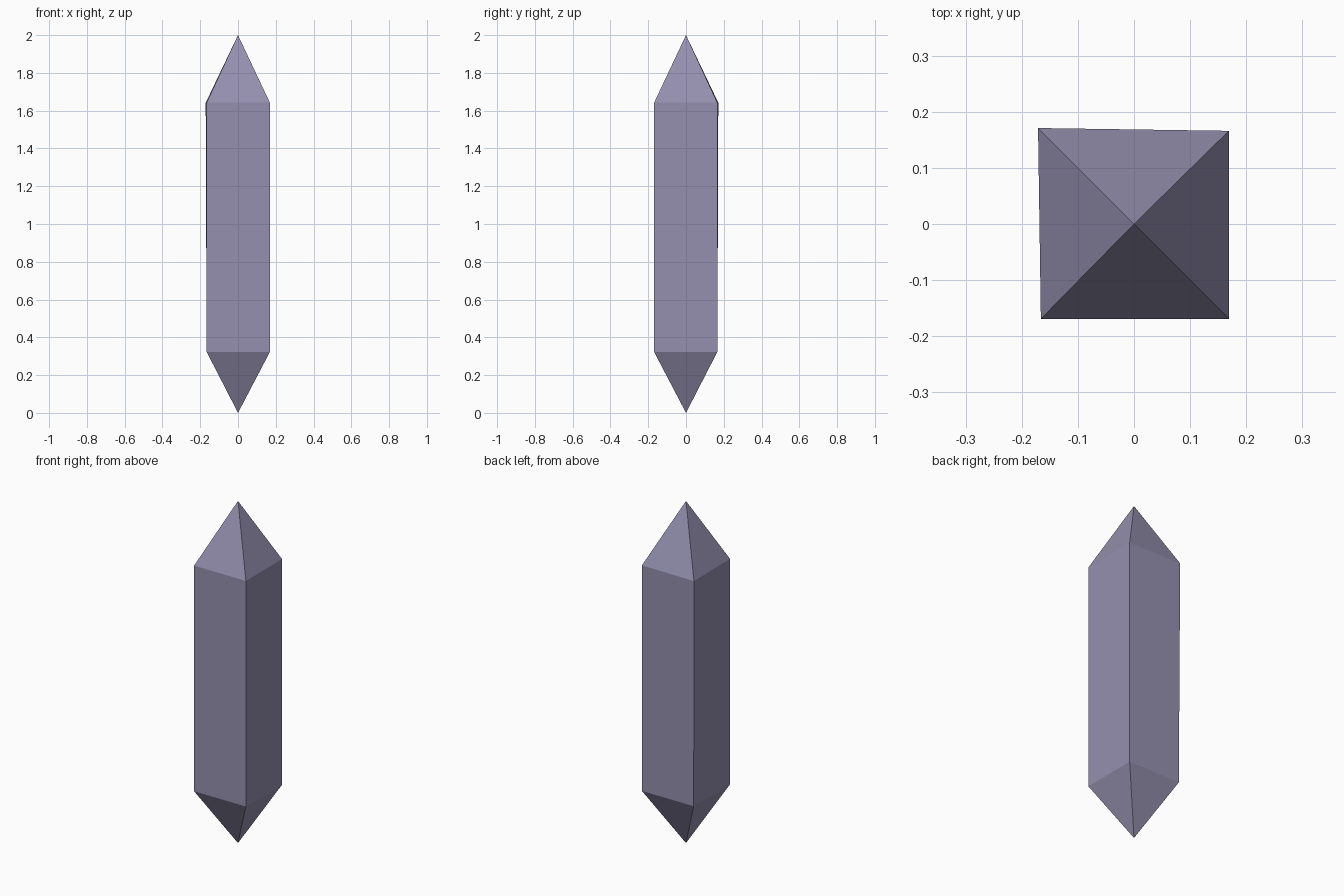
import bpy, bmesh

if "Cube" in bpy.data.objects:
    bpy.data.objects.remove(bpy.data.objects["Cube"])

# Four-sided crystal: two corner rings closed by pointed tips
LOW = [(-0.166, -0.169), (0.169, -0.169), (0.169, 0.166), (-0.166, 0.166)]
HIGH = LOW[:3] + [(-0.171, 0.171)]  # back left corner leans outwards

bm = bmesh.new()
low = [bm.verts.new((x, y, 0.323)) for x, y in LOW]
high = [bm.verts.new((x, y, 1.642)) for x, y in HIGH]
bottom = bm.verts.new((0, 0, 0))
top = bm.verts.new((0, 0, 2))

# Sides and tip facets
for i in range(4):
    j = (i + 1) % 4
    bm.faces.new((low[i], low[j], high[j], high[i]))
    bm.faces.new((high[i], high[j], top))
    bm.faces.new((low[j], low[i], bottom))
bmesh.ops.recalc_face_normals(bm, faces=bm.faces)

mesh = bpy.data.meshes.new("crystal")
bm.to_mesh(mesh)
bm.free()

# Muted violet colour
mat = bpy.data.materials.new("violet")
mat.diffuse_color = (0.30, 0.28, 0.43, 1)
mat.use_nodes = True
mat.node_tree.nodes["Principled BSDF"].inputs["Base Color"].default_value = mat.diffuse_color
mesh.materials.append(mat)

bpy.context.collection.objects.link(bpy.data.objects.new("crystal", mesh))
